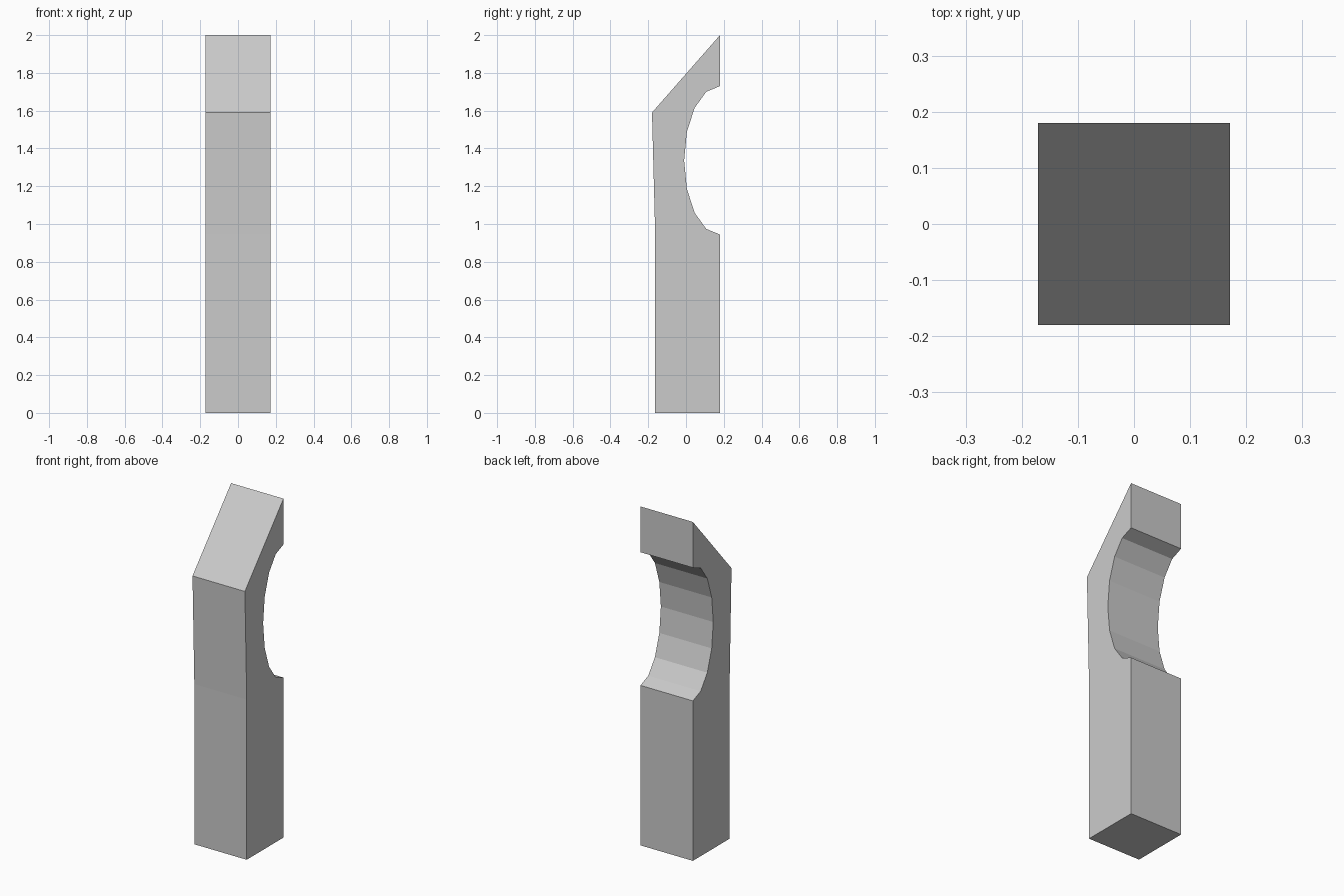
import bpy, bmesh
from math import sin, cos, pi

if "Cube" in bpy.data.objects:
    bpy.data.objects.remove(bpy.data.objects["Cube"])

HALF_WIDTH = 0.171
BACK = 0.18

# Scalloped back: half of a 16-sided ellipse, from bottom to top
scallop = [(BACK - 0.19 * sin(i * pi / 8), 1.337 - 0.393 * cos(i * pi / 8))
           for i in range(9)]

# Side profile (y, z): base, scallop, pointed top, leaning front
profile = ([(-0.163, 0), (BACK, 0)] + scallop +
           [(BACK, 2.0), (-0.18, 1.59), (-0.163, 0.945)])

# Extrude the profile across the width
bm = bmesh.new()
side = bm.faces.new([bm.verts.new((-HALF_WIDTH, y, z)) for y, z in profile])
ext = bmesh.ops.extrude_face_region(bm, geom=[side], use_keep_orig=True)
moved = [v for v in ext["geom"] if isinstance(v, bmesh.types.BMVert)]
bmesh.ops.translate(bm, verts=moved, vec=(2 * HALF_WIDTH, 0, 0))
bmesh.ops.recalc_face_normals(bm, faces=bm.faces)

mesh = bpy.data.meshes.new("notched_post")
bm.to_mesh(mesh)
bm.free()
post = bpy.data.objects.new("notched_post", mesh)
bpy.context.collection.objects.link(post)
